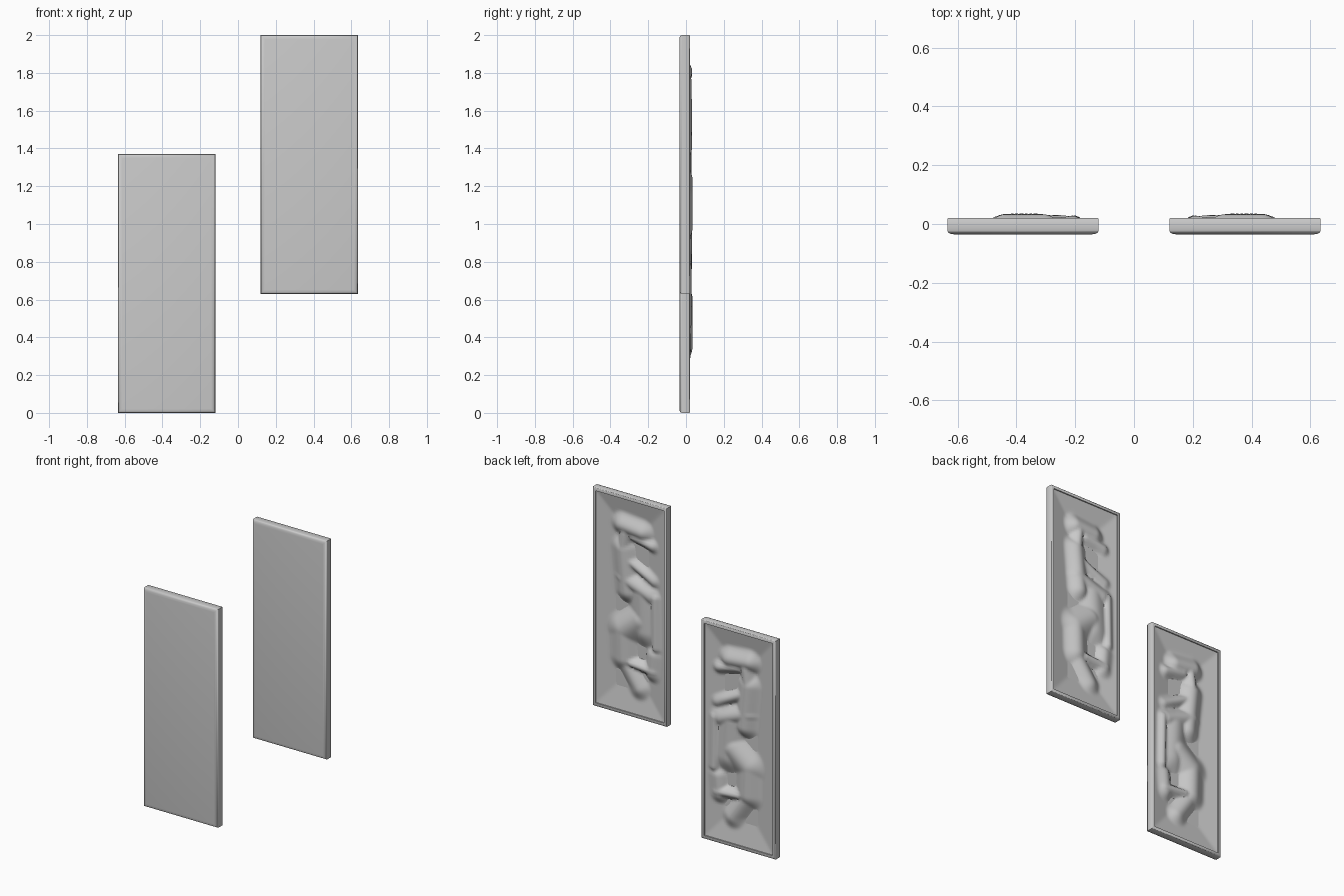
import bpy, bmesh, math
from mathutils import Vector

if "Cube" in bpy.data.objects:
    bpy.data.objects.remove(bpy.data.objects["Cube"], do_unlink=True)

W, H = 0.515, 1.37          # panel size
GAP = 0.12                  # inner edge of each panel from the centre
RIM = 0.02                  # rim width
FRONT, BACK = -0.035, 0.02

stone = bpy.data.materials.new("grey_stone")
stone.use_nodes = True
stone.diffuse_color = (0.6, 0.6, 0.6, 1)
stone.node_tree.nodes["Principled BSDF"].inputs["Base Color"].default_value = (0.6, 0.6, 0.6, 1)

# Figure limbs: start across, start down, end across, end down, radius, crest
LIMBS = [
    (.36, .15, .62, .14, .070, .033),   # head and hair
    (.22, .20, .48, .18, .040, .022),   # raised hand
    (.58, .17, .61, .26, .050, .029),   # neck
    (.61, .25, .56, .44, .075, .031),   # back
    (.20, .36, .52, .30, .040, .018),   # forearm
    (.60, .38, .24, .43, .065, .030),   # chest
    (.36, .43, .33, .60, .100, .027),   # belly
    (.17, .43, .16, .66, .035, .029),   # hanging arm
    (.40, .56, .60, .62, .100, .035),   # hip
    (.61, .62, .60, .75, .085, .034),   # thigh
    (.60, .76, .40, .87, .065, .022),   # shin
    (.20, .70, .22, .78, .055, .024),   # knee
    (.20, .77, .50, .76, .040, .028),   # hand
]


def relief_height(a, z):
    """Sunken ground sloping in from the rim, with rounded limbs raised on it."""
    edge = min(a - RIM, W - RIM - a, (z - RIM) * 0.9, (H - RIM - z) * 0.9)
    ground = 0.013 - 0.028 * min(1, edge / 0.15)
    p, top = Vector((a, z)), ground
    for u1, v1, u2, v2, r, crest in LIMBS:
        s = Vector((u1 * W, (1 - v1) * H))
        d = Vector((u2 * W, (1 - v2) * H)) - s
        t = max(0, min(1, (p - s).dot(d) / d.length_squared))
        q = (p - s - d * t).length / r
        if q < 1.2:
            bump = 0.5 + 0.5 * math.cos(math.pi * q / 1.2)
            top = max(top, ground + (crest - ground) * bump ** 0.7)
    return top


def finish(bm, name):
    bmesh.ops.recalc_face_normals(bm, faces=bm.faces)
    mesh = bpy.data.meshes.new(name)
    bm.to_mesh(mesh)
    bm.free()
    mesh.materials.append(stone)
    obj = bpy.data.objects.new(name, mesh)
    bpy.context.collection.objects.link(obj)
    bpy.ops.object.select_all(action='DESELECT')
    obj.select_set(True)
    bpy.context.view_layer.objects.active = obj
    bpy.ops.object.shade_smooth_by_angle(angle=math.radians(50))
    return obj


def panel_frame(name, side, base):
    """Slab with softened front edges and a recessed back, as stacked rectangles."""
    bm = bmesh.new()
    loops = []
    for inset, y in ((.022, FRONT), (.010, FRONT + .002), (.003, FRONT + .006),
                     (0, FRONT + .013), (0, BACK - .003), (.003, BACK),
                     (RIM, BACK), (RIM, -.01)):
        corners = ((inset, inset), (W - inset, inset),
                   (W - inset, H - inset), (inset, H - inset))
        loops.append([bm.verts.new((side * (GAP + a), y, base + z)) for a, z in corners])
    bm.faces.new(loops[0])
    for one, two in zip(loops, loops[1:]):
        for i in range(4):
            j = (i + 1) % 4
            bm.faces.new((one[i], one[j], two[j], two[i]))
    bm.faces.new(loops[-1])
    finish(bm, name)


def panel_relief(name, side, base, nx=40, nz=104):
    """Height grid filling the recess."""
    bm = bmesh.new()
    rows = []
    for k in range(nz + 1):
        z = RIM + (H - 2 * RIM) * k / nz
        row = []
        for i in range(nx + 1):
            a = RIM + (W - 2 * RIM) * i / nx
            row.append(bm.verts.new((side * (GAP + a), relief_height(a, z), base + z)))
        rows.append(row)
    for low, high in zip(rows, rows[1:]):
        for i in range(nx):
            bm.faces.new((low[i], low[i + 1], high[i + 1], high[i]))
    obj = finish(bm, name)
    if obj.data.polygons[0].normal.y < 0:
        obj.data.flip_normals()


# Mirrored pair, the left one hung higher
for label, side, base in (("right", -1, 0), ("left", 1, 2 - H)):
    panel_frame(label + "_panel_frame", side, base)
    panel_relief(label + "_panel_relief", side, base)
